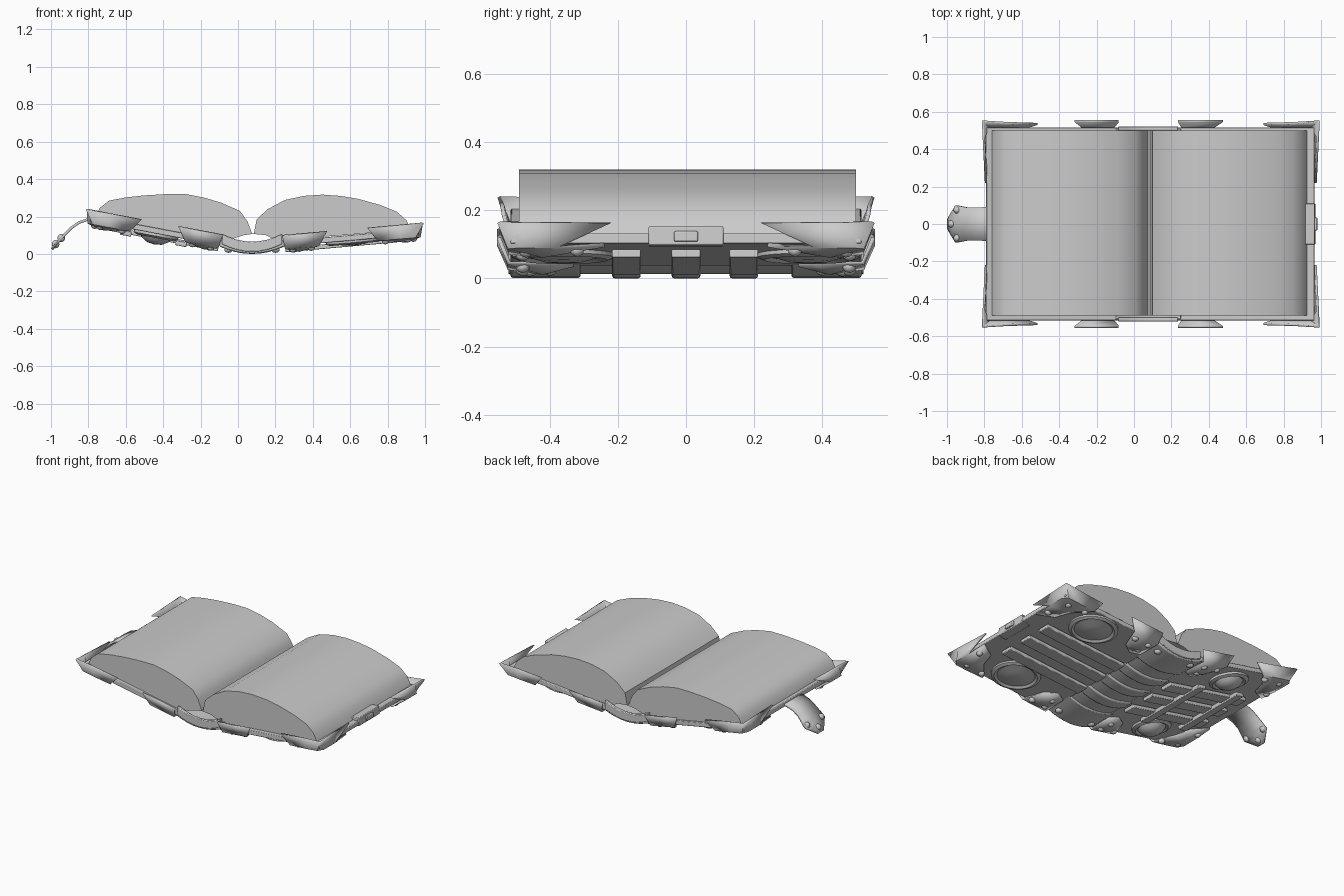
import bpy, bmesh, math
from mathutils import Vector, Matrix

if "Cube" in bpy.data.objects:
    bpy.data.objects.remove(bpy.data.objects["Cube"])


def finish(name, bm, matrix=None, solid=0.0, bevel=0.0):
    if matrix is not None:
        bm.transform(matrix)
    bmesh.ops.recalc_face_normals(bm, faces=bm.faces)
    me = bpy.data.meshes.new(name)
    bm.to_mesh(me)
    bm.free()
    ob = bpy.data.objects.new(name, me)
    bpy.context.collection.objects.link(ob)
    if solid:
        m = ob.modifiers.new("thickness", 'SOLIDIFY')
        m.thickness, m.offset = solid, 0
    if bevel:
        m = ob.modifiers.new("bevel", 'BEVEL')
        m.width, m.segments = bevel, 2
    return ob


def extrude(name, profile, y0, y1, bevel=0.0):
    """Closed x-z profile extruded along y."""
    bm = bmesh.new()
    a = [bm.verts.new((x, y0, z)) for x, z in profile]
    b = [bm.verts.new((x, y1, z)) for x, z in profile]
    n = len(a)
    for i in range(n):
        j = (i + 1) % n
        bm.faces.new((a[i], a[j], b[j], b[i]))
    bm.faces.new(a)
    bm.faces.new(b[::-1])
    return finish(name, bm, bevel=bevel)


def box(name, lo, hi, matrix, bevel=0.004):
    bm = bmesh.new()
    bmesh.ops.create_cube(bm, size=1)
    lo, hi = Vector(lo), Vector(hi)
    for v in bm.verts:
        v.co = Vector((lo[i] + (v.co[i] + 0.5) * (hi[i] - lo[i]) for i in range(3)))
    return finish(name, bm, matrix, bevel=bevel)


def dome(name, loc, r, h, matrix=None):
    bm = bmesh.new()
    bmesh.ops.create_uvsphere(bm, u_segments=20, v_segments=10, radius=1)
    bm.transform(Matrix.Translation(loc) @ Matrix.Diagonal((r, r, h, 1)))
    return finish(name, bm, matrix)


def lathe(name, profile, loc, matrix):
    """Round medallion from an r-z profile."""
    bm = bmesh.new()
    vs = [bm.verts.new((r, 0, z)) for r, z in profile]
    es = [bm.edges.new(p) for p in zip(vs, vs[1:])]
    bmesh.ops.spin(bm, geom=vs + es, axis=(0, 0, 1), cent=(0, 0, 0), steps=32, angle=math.tau)
    bmesh.ops.remove_doubles(bm, verts=bm.verts, dist=1e-5)
    bm.transform(Matrix.Translation(loc))
    return finish(name, bm, matrix)


def plate(name, rim, foot, lip, matrix, flip):
    """Metal guard: domed base (foot + inner rim) with a flared lip on the foot edge."""
    f = Matrix.Diagonal((1, flip, 1, 1))
    bm = bmesh.new()
    inner = [bm.verts.new((s, y, -0.02)) for s, y in rim]
    base = [bm.verts.new((s, y, -0.025)) for s, y in foot]
    top = [bm.verts.new((s, y, 0.045)) for s, y in lip]
    loop = base + inner
    c = sum((v.co for v in loop), Vector()) / len(loop)
    mid = bm.verts.new((c.x, c.y, -0.045))
    for i in range(len(loop)):
        bm.faces.new((loop[i], loop[(i + 1) % len(loop)], mid))
    for i in range(len(base) - 1):
        bm.faces.new((base[i], base[i + 1], top[i + 1], top[i]))
    return finish(name, bm, matrix @ f, solid=0.012)


def board_frame(start, end):
    d = Vector((end[0] - start[0], 0, end[1] - start[1]))
    ex = d.normalized()
    ez = Vector((-ex.z, 0, ex.x)) * (1 if ex.x > 0 else -1)
    m = Matrix((ex, Vector((0, 1, 0)), ez)).transposed().to_4x4()
    m.translation = (start[0], 0, start[1])
    return m, d.length


# Page block
pages = [(-0.76, 0.2), (-0.74, 0.245), (-0.69, 0.285), (-0.6, 0.302), (-0.5, 0.313), (-0.38, 0.32),
         (-0.28, 0.32), (-0.18, 0.301), (-0.09, 0.274), (0.01, 0.23), (0.05, 0.175), (0.075, 0.11),
         (0.085, 0.11), (0.1, 0.185), (0.16, 0.24), (0.25, 0.288), (0.35, 0.31), (0.45, 0.317),
         (0.55, 0.31), (0.64, 0.295), (0.76, 0.262), (0.85, 0.225), (0.9, 0.18), (0.925, 0.13),
         (0.25, 0.075), (0.19, 0.08), (0.15, 0.1), (0.08, 0.107), (0.03, 0.1), (-0.03, 0.08), (-0.1, 0.075)]
extrude("page_block", pages, -0.49, 0.5)


# Spine with raised bands and end caps
def arc_profile(top, bottom, x0=-0.1, x1=0.25):
    pts = []
    for drop, order in ((top, range(9)), (bottom, range(8, -1, -1))):
        for i in order:
            t = i / 8
            pts.append((x0 + (x1 - x0) * t, drop + 0.04 * (2 * t - 1) ** 2))
    return pts


extrude("spine", arc_profile(0.04, 0.013), -0.51, 0.51, 0.004)
for i, y in enumerate((-0.175, 0, 0.17)):
    extrude(f"spine_band_{i}", arc_profile(0.03, 0.0), y - 0.042, y + 0.042, 0.008)
for sy in (-1, 1):
    extrude(f"spine_guard_{sy}", arc_profile(0.03, 0.002), *sorted((sy * 0.31, sy * 0.515)), 0.006)
    extrude(f"spine_cap_{sy}", arc_profile(0.066, 0.012, -0.085, 0.235), *sorted((sy * 0.5, sy * 0.522)), 0.004)
    for x in (-0.05, 0.2):
        dome(f"spine_rivet_{sy}_{x}", (x, sy * 0.46, 0.022), 0.022, 0.016)

# Both cover boards and their metalwork
frames = {"left": board_frame((-0.1, 0.06), (-0.79, 0.19)),
          "right": board_frame((0.25, 0.055), (0.965, 0.118))}
for side, (M, L) in frames.items():
    box(f"{side}_board", (-0.02, -0.515, -0.015), (L, 0.515, 0.015), M)
    for i, y in enumerate((-0.175, 0, 0.17)):
        box(f"{side}_strap_{i}", (0.0, y - 0.042, -0.046), (0.6, y + 0.042, -0.022), M)
    for f in (-1, 1):
        plate(f"{side}_corner_{f}",
              [(L, 0.24), (L - 0.1, 0.3), (L - 0.13, 0.4)],
              [(L - 0.22, 0.515), (L - 0.1, 0.52), (L - 0.02, 0.52), (L + 0.005, 0.49), (L + 0.005, 0.38)],
              [(L - 0.27, 0.535), (L - 0.1, 0.54), (L + 0.028, 0.55), (L + 0.022, 0.46), (L + 0.01, 0.22)],
              M, f)
        plate(f"{side}_hinge_guard_{f}",
              [(0.13, 0.38), (0.06, 0.33), (0.0, 0.36)],
              [(0.0, 0.52), (0.18, 0.52)],
              [(-0.01, 0.55), (0.23, 0.55)], M, f)
        for j, (s, y) in enumerate(((L - 0.06, 0.47), (L - 0.03, 0.32), (L - 0.18, 0.48),
                                    (0.05, 0.4), (0.04, 0.48), (0.14, 0.48))):
            dome(f"{side}_rivet_{f}_{j}", (s, f * y, -0.033), 0.02, 0.018, M)
        if side == "right":
            lathe(f"right_medallion_{f}",
                  [(0.15, -0.01), (0.15, -0.026), (0.13, -0.034), (0.115, -0.024),
                   (0.1, -0.026), (0.06, -0.038), (0, -0.042)], (0.37, f * 0.36, 0), M)
        else:
            lathe(f"left_medallion_{f}",
                  [(0.12, -0.01), (0.12, -0.028), (0.1, -0.038), (0.085, -0.03),
                   (0.07, -0.05), (0.04, -0.068), (0, -0.074)], (0.34, f * 0.36, 0), M)

# Cross bars under the left cover
M, L = frames["left"]
for i, s in enumerate((0.2, 0.5)):
    box(f"left_cross_bar_{i}", (s - 0.03, -0.27, -0.056), (s + 0.03, 0.27, -0.03), M)

# Catch plate on the right edge
M, L = frames["right"]
box("catch_plate", (L - 0.06, -0.11, -0.02), (L + 0.003, 0.11, 0.035), M)
box("catch_pin", (L, -0.035, -0.01), (L + 0.015, 0.035, 0.02), M)

# Curved clasp strap on the left edge
path = [(-0.74, 0.185, 0.09), (-0.8, 0.185, 0.09), (-0.85, 0.168, 0.088), (-0.89, 0.14, 0.088),
        (-0.925, 0.105, 0.095), (-0.95, 0.078, 0.1), (-0.975, 0.05, 0.06), (-0.994, 0.025, 0.025)]
bm = bmesh.new()
rows = [[bm.verts.new((x, w * k, z)) for k in (-1, 0, 1)] for x, z, w in path]
for r0, r1 in zip(rows, rows[1:]):
    for k in range(2):
        bm.faces.new((r0[k], r0[k + 1], r1[k + 1], r1[k]))
finish("clasp_strap", bm, solid=0.014)
for i, (x, y, z) in enumerate(((-0.945, 0.075, 0.085), (-0.945, -0.075, 0.085), (-0.975, 0, 0.052))):
    dome(f"clasp_rivet_{i}", (x, y, z), 0.02, 0.022)

# Smooth shading with sharp edges kept
bpy.ops.object.select_all(action='SELECT')
bpy.context.view_layer.objects.active = bpy.data.objects["page_block"]
bpy.ops.object.shade_smooth_by_angle(angle=math.radians(35))
